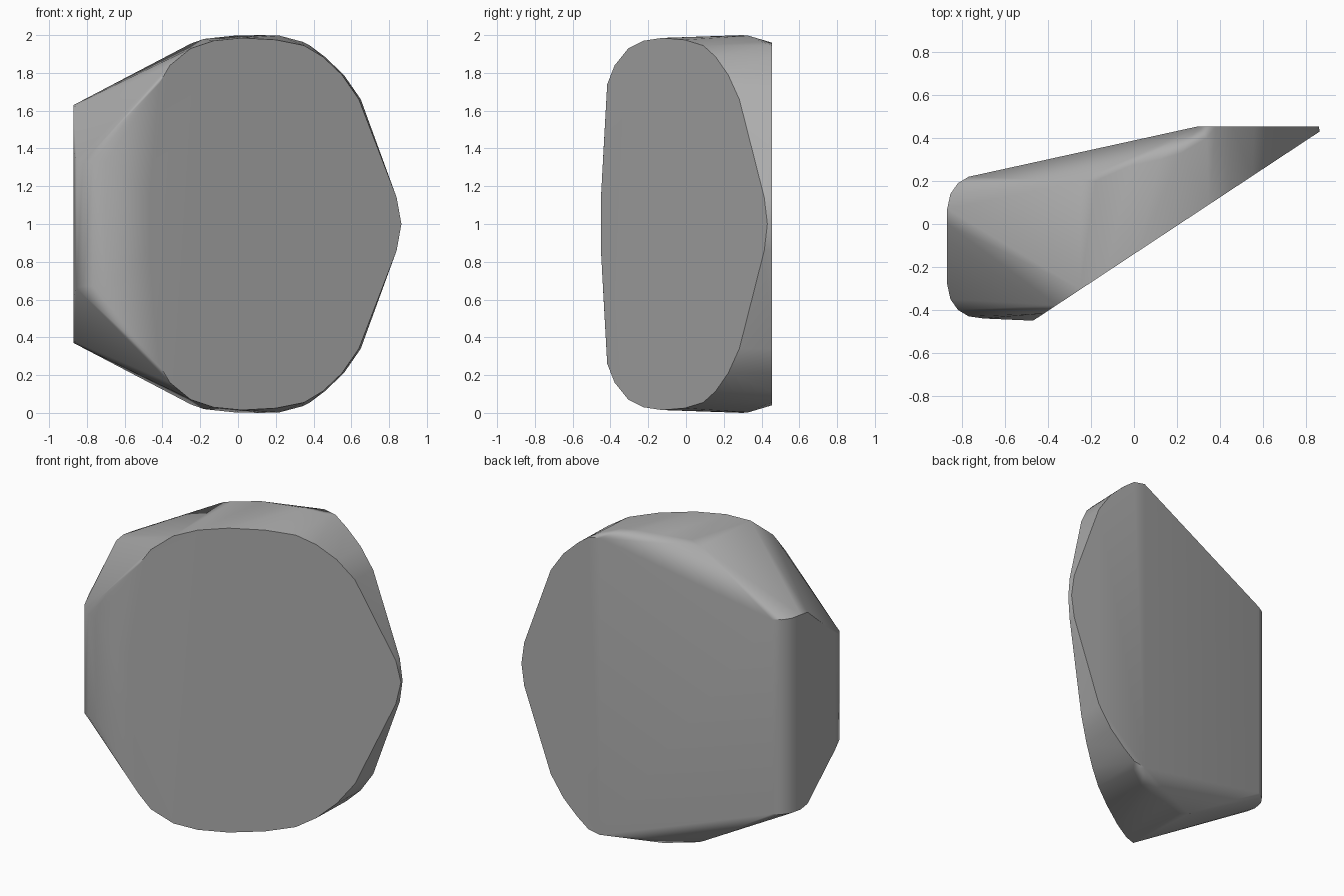
import bpy, bmesh, math

cube = bpy.data.objects.get("Cube")
if cube:
    bpy.data.objects.remove(cube, do_unlink=True)

stone = bpy.data.materials.new("stone grey")
stone.use_nodes = True
GREY = (0.42, 0.42, 0.42, 1)
stone.diffuse_color = GREY
stone.node_tree.nodes["Principled BSDF"].inputs["Base Color"].default_value = GREY


def on_slant(x):
    """Depth of the slanted cut face at a given x."""
    return 0.66 * x - 0.14


# Upper half outline of the slanted cut face (x, height above the middle)
cut = [(-0.47, 0.14), (-0.42, 0.74), (-0.36, 0.84), (-0.25, 0.93), (-0.13, 0.97),
       (0.02, 0.985), (0.2, 0.975), (0.35, 0.945), (0.45, 0.885), (0.55, 0.79),
       (0.64, 0.66), (0.84, 0.14), (0.865, 0)]
points = [(x, on_slant(x), h) for x, h in cut]

# Flat back facet
points += [(x, 0.455, h) for x, h in
           [(0.3, 0.96), (0.38, 0.945), (0.46, 0.885), (0.56, 0.79),
            (0.65, 0.66), (0.84, 0.14), (0.86, 0)]]

# Crown ridge
points += [(-0.25, 0.2, 0.955), (-0.18, 0.2, 0.98), (-0.02, 0.27, 0.997),
           (0.12, 0.3, 1), (0.22, 0.33, 0.997), (0.34, 0.4, 0.965)]

# Rounded upright edges of the narrow side (x, y, height above the middle)
points += [(-0.77, 0.22, 0.63), (-0.82, 0.19, 0.63), (-0.855, 0.14, 0.63),
           (-0.87, 0.07, 0.63), (-0.87, 0.0, 0.62),
           (-0.87, -0.28, 0.38), (-0.855, -0.35, 0.34),
           (-0.82, -0.4, 0.33), (-0.77, -0.43, 0.33), (-0.7, -0.44, 0.33)]

# Wrap the points and their lower mirror images in one solid
bm = bmesh.new()
for x, y, h in points:
    for side in (1, -1):
        bm.verts.new((x, y, 1 + side * h))
bmesh.ops.remove_doubles(bm, verts=bm.verts, dist=0.0005)
hull = bmesh.ops.convex_hull(bm, input=bm.verts)
loose = [v for v in bm.verts if not v.link_faces]
bmesh.ops.delete(bm, geom=loose, context='VERTS')
bmesh.ops.dissolve_limit(bm, angle_limit=math.radians(1), verts=bm.verts, edges=bm.edges)
bmesh.ops.recalc_face_normals(bm, faces=bm.faces)

mesh = bpy.data.meshes.new("boulder")
bm.to_mesh(mesh)
bm.free()
mesh.materials.append(stone)
boulder = bpy.data.objects.new("boulder", mesh)
bpy.context.collection.objects.link(boulder)

# Soft shading across the worn edges, crisp at the cut face
bpy.context.view_layer.objects.active = boulder
boulder.select_set(True)
bpy.ops.object.shade_smooth_by_angle(angle=math.radians(40))
weighted = boulder.modifiers.new("Weighted Normal", 'WEIGHTED_NORMAL')
weighted.keep_sharp = True
